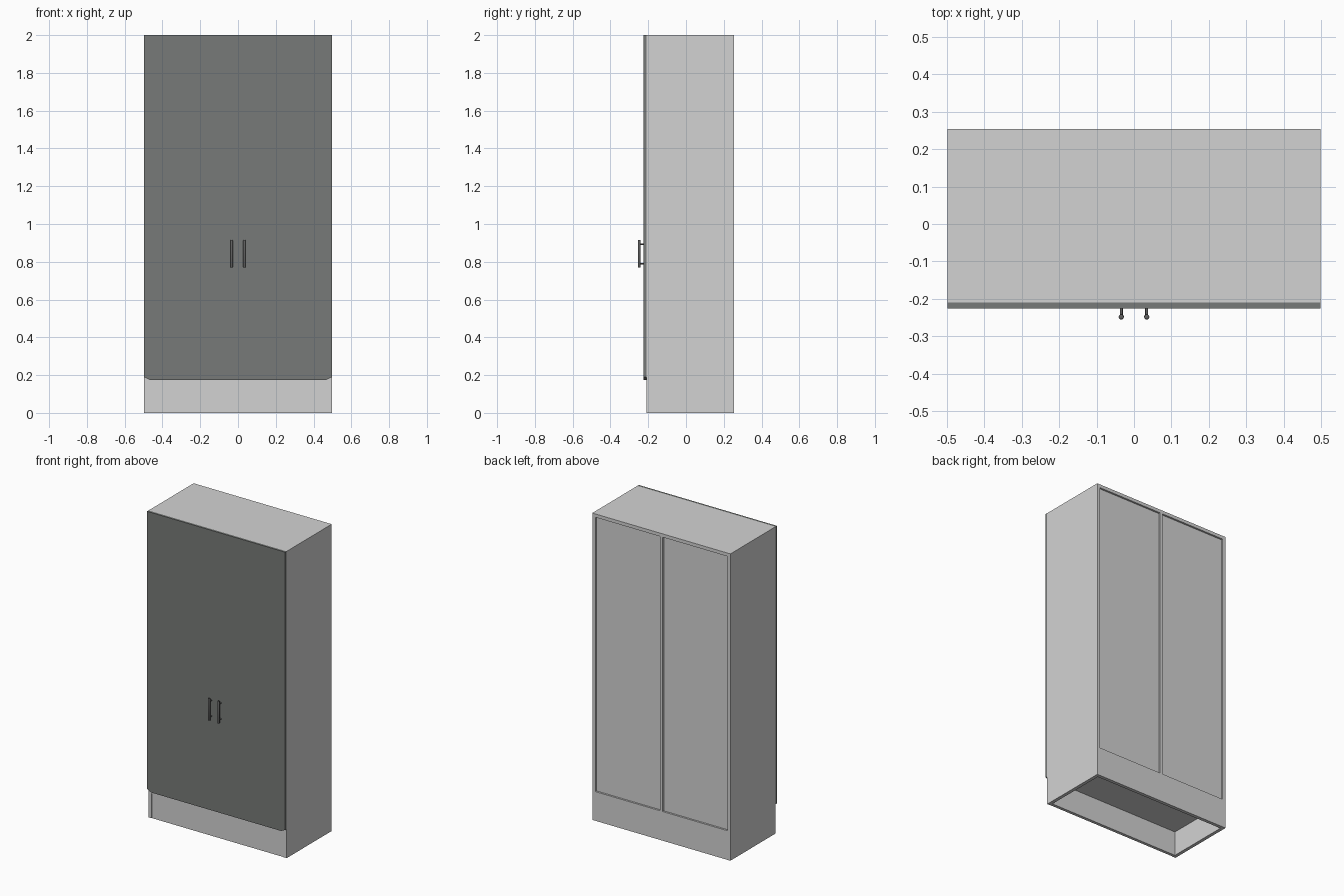
import bpy, bmesh, math
from mathutils import Vector

if "Cube" in bpy.data.objects:
    bpy.data.objects.remove(bpy.data.objects["Cube"])

W, H = 0.498, 2.0            # half width, height
FRONT, BACK = -0.21, 0.254   # carcass depth limits
T = 0.022                    # board thickness
DOOR_Y, DOOR_Z = -0.225, 0.175


def material(name, rgb):
    m = bpy.data.materials.new(name)
    m.diffuse_color = (*rgb, 1.0)
    m.use_nodes = True
    m.node_tree.nodes["Principled BSDF"].inputs["Base Color"].default_value = m.diffuse_color
    return m


LIGHT = material("light grey board", (0.65, 0.65, 0.65))
DARK = material("slate grey door", (0.185, 0.195, 0.188))
METAL = material("dark metal", (0.12, 0.12, 0.12))


def finish(name, bm, mat):
    bmesh.ops.recalc_face_normals(bm, faces=bm.faces)
    me = bpy.data.meshes.new(name)
    bm.to_mesh(me)
    bm.free()
    me.materials.append(mat)
    ob = bpy.data.objects.new(name, me)
    bpy.context.collection.objects.link(ob)
    return ob


def box(name, x, y, z, mat=LIGHT):
    """Box from (min, max) pairs on each axis."""
    bm = bmesh.new()
    bmesh.ops.create_cube(bm, size=1)
    for v in bm.verts:
        v.co = Vector([r[0] if c < 0 else r[1] for c, r in zip(v.co, (x, y, z))])
    return finish(name, bm, mat)


def rod(name, start, end, radius, bevel=0.0):
    """Round bar between two points."""
    a, b = Vector(start), Vector(end)
    bm = bmesh.new()
    bmesh.ops.create_cone(bm, cap_ends=True, segments=16, radius1=radius,
                          radius2=radius, depth=(b - a).length)
    if bevel:
        rims = [e for e in bm.edges if abs(e.verts[0].co.z - e.verts[1].co.z) < 1e-6]
        bmesh.ops.bevel(bm, geom=rims, offset=bevel, segments=2, profile=0.5,
                        affect='EDGES')
    rot = (b - a).to_track_quat('Z', 'Y')
    for v in bm.verts:
        v.co = rot @ v.co + (a + b) / 2
    ob = finish(name, bm, METAL)
    bpy.context.view_layer.objects.active = ob
    ob.select_set(True)
    bpy.ops.object.shade_smooth_by_angle(angle=math.radians(40))
    ob.select_set(False)


def door(name, side):
    """Flat door with a clipped lower outer corner."""
    outline = [(0, DOOR_Z), (W - 0.03, DOOR_Z), (W, DOOR_Z + 0.015), (W, H), (0, H)]
    bm = bmesh.new()
    face = bm.faces.new([bm.verts.new((side * x, DOOR_Y, z)) for x, z in outline])
    ext = bmesh.ops.extrude_face_region(bm, geom=[face])
    moved = [g for g in ext["geom"] if isinstance(g, bmesh.types.BMVert)]
    bmesh.ops.translate(bm, verts=moved, vec=(0, FRONT - DOOR_Y, 0))
    finish(name, bm, DARK)


# Carcass boards
inner = (-W + T, W - T)
box("top_board", inner, (FRONT, BACK), (H - T, H))
box("bottom_board", inner, (FRONT, BACK), (0.16, 0.19))
box("centre_partition", (-0.01, 0.01), (FRONT, BACK), (0.19, H - T))

# Plinth rails, leaving the underside open
box("plinth_front", inner, (FRONT + 0.002, FRONT + T), (0, 0.16))
box("plinth_back", inner, (BACK - T, BACK), (0, 0.16))

# Mirrored sides, back panels, doors and handles
for side, label in ((-1, "left"), (1, "right")):
    box(f"side_board_{label}", sorted((side * W, side * (W - T))), (FRONT, BACK), (0, H))
    box(f"back_panel_{label}", sorted((side * 0.01, side * (W - T))),
        (BACK - 0.02, BACK - 0.012), (0.19, H - T))
    door(f"door_{label}", side)
    hx = side * 0.034
    rod(f"handle_bar_{label}", (hx, -0.248, 0.77), (hx, -0.248, 0.915), 0.007, 0.003)
    for n, z in (("lower", 0.79), ("upper", 0.893)):
        rod(f"handle_post_{n}_{label}", (hx, DOOR_Y, z), (hx, -0.246, z), 0.004)
